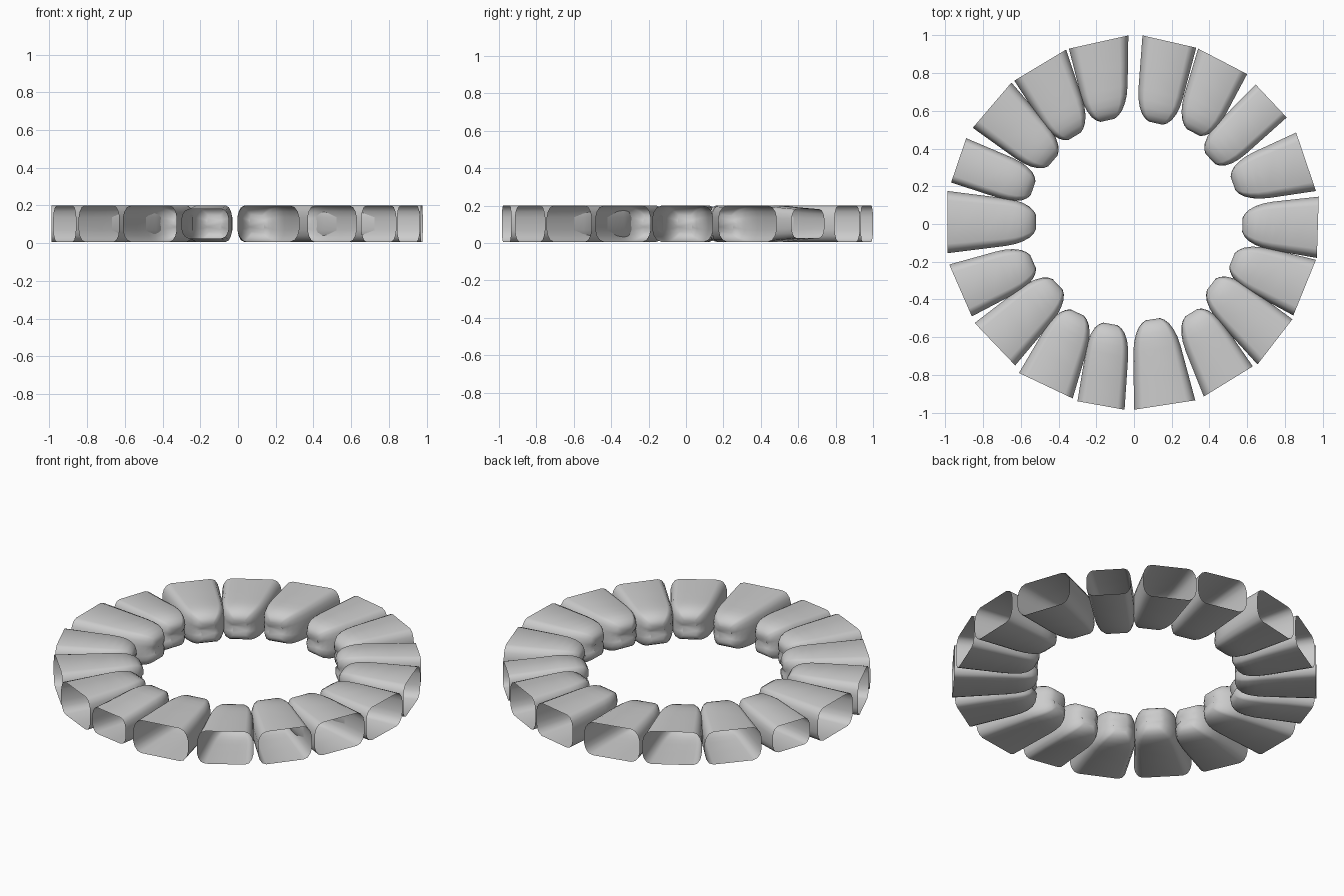
import bpy, bmesh, math
from mathutils import Vector

if "Cube" in bpy.data.objects:
    bpy.data.objects.remove(bpy.data.objects["Cube"])

grey = bpy.data.materials.new("stone grey")
grey.diffuse_color = (0.6, 0.6, 0.6, 1)
grey.use_nodes = True
grey.node_tree.nodes["Principled BSDF"].inputs["Base Color"].default_value = grey.diffuse_color

# per stone, anticlockwise in plan: outer corner A, outer corner B, inner tip
STONES = [
    (-.03, 1.0, -.345, .93, -.14, .55), (-.36, .925, -.635, .76, -.315, .465),
    (-.65, .75, -.855, .51, -.43, .335), (-.89, .455, -.97, .22, -.535, .19),
    (-.99, .175, -.99, -.155, -.52, .01), (-.98, -.215, -.86, -.49, -.535, -.2),
    (-.845, -.525, -.63, -.75, -.405, -.32), (-.61, -.79, -.325, -.925, -.30, -.47),
    (-.30, -.94, -.05, -.985, -.125, -.53), (0, -.985, .325, -.935, .10, -.505),
    (.37, -.915, .63, -.755, .305, -.47), (.655, -.745, .84, -.505, .41, -.32),
    (.845, -.485, .965, -.19, .52, -.19), (.97, -.18, .98, .145, .575, -.005),
    (.965, .175, .86, .485, .525, .215), (.81, .565, .645, .74, .405, .345),
    (.60, .795, .34, .93, .315, .485), (.33, .935, .045, 1.0, .115, .535)]

# rounded octagonal section, one quarter mirrored to a closed loop
Q = [(1, .35), (.95, .66), (.85, .9), (.7, 1)]
SECTION = ([(1, 0)] + Q + [(-u, v) for u, v in reversed(Q)] + [(-1, 0)]
           + [(-u, -v) for u, v in Q] + [(u, -v) for u, v in reversed(Q)])
N = len(SECTION)
# rounded inner end: distance from tip, width factor, height factor, groove depth
END = [(.16, 1, 1, 0), (.11, .97, .99, 0), (.07, .89, .96, .004), (.035, .75, .87, .008),
       (.012, .56, .72, .012), (0, .36, .5, .014)]


def stone(index, ax, ay, bx, by, tx, ty):
    a, b, tip = Vector((ax, ay, 0)), Vector((bx, by, 0)), Vector((tx, ty, 0))
    mid = (a + b) / 2
    side = (b - a).normalized()
    length = (tip - mid).length
    axis = (tip - mid) / length
    outer = (b - a).length / 2
    low = .8 if outer < .14 else 1          # narrow stones are lower at the mouth
    stations = [(length, 1, low, 0), (length * .65, 1, (1 + low) / 2, 0)] + END
    bm = bmesh.new()
    rings = []
    for d, w, h, groove in stations:
        f = 1 - d / length
        half = (outer + (.106 - outer) * f) * w
        ring = []
        for u, v in SECTION:
            pull = groove if v == 0 else 0
            p = tip - axis * (d + pull) + side * (half * u)
            p.z = .103 + .097 * h * v
            ring.append(bm.verts.new(p))
        rings.append(ring)
    for r, s in zip(rings, rings[1:]):
        for i in range(N):
            j = (i + 1) % N
            bm.faces.new((r[i], r[j], s[j], s[i]))
    # closed tip, split along the mid-height groove
    last = rings[-1]
    bm.faces.new(last[:N // 2 + 1])
    bm.faces.new(last[N // 2:] + last[:1])
    bmesh.ops.recalc_face_normals(bm, faces=bm.faces)
    # make normals point away from the stone's middle
    top = max(bm.faces, key=lambda q: q.calc_center_median().z)
    if top.normal.z < 0:
        bmesh.ops.reverse_faces(bm, faces=bm.faces)
    me = bpy.data.meshes.new(f"ring_stone_{index}")
    bm.to_mesh(me)
    bm.free()
    me.materials.append(grey)
    ob = bpy.data.objects.new(me.name, me)
    bpy.context.collection.objects.link(ob)
    bpy.context.view_layer.objects.active = ob
    ob.select_set(True)
    bpy.ops.object.shade_smooth_by_angle(angle=math.radians(50))
    ob.select_set(False)


for k, data in enumerate(STONES):
    stone(k + 1, *data)
